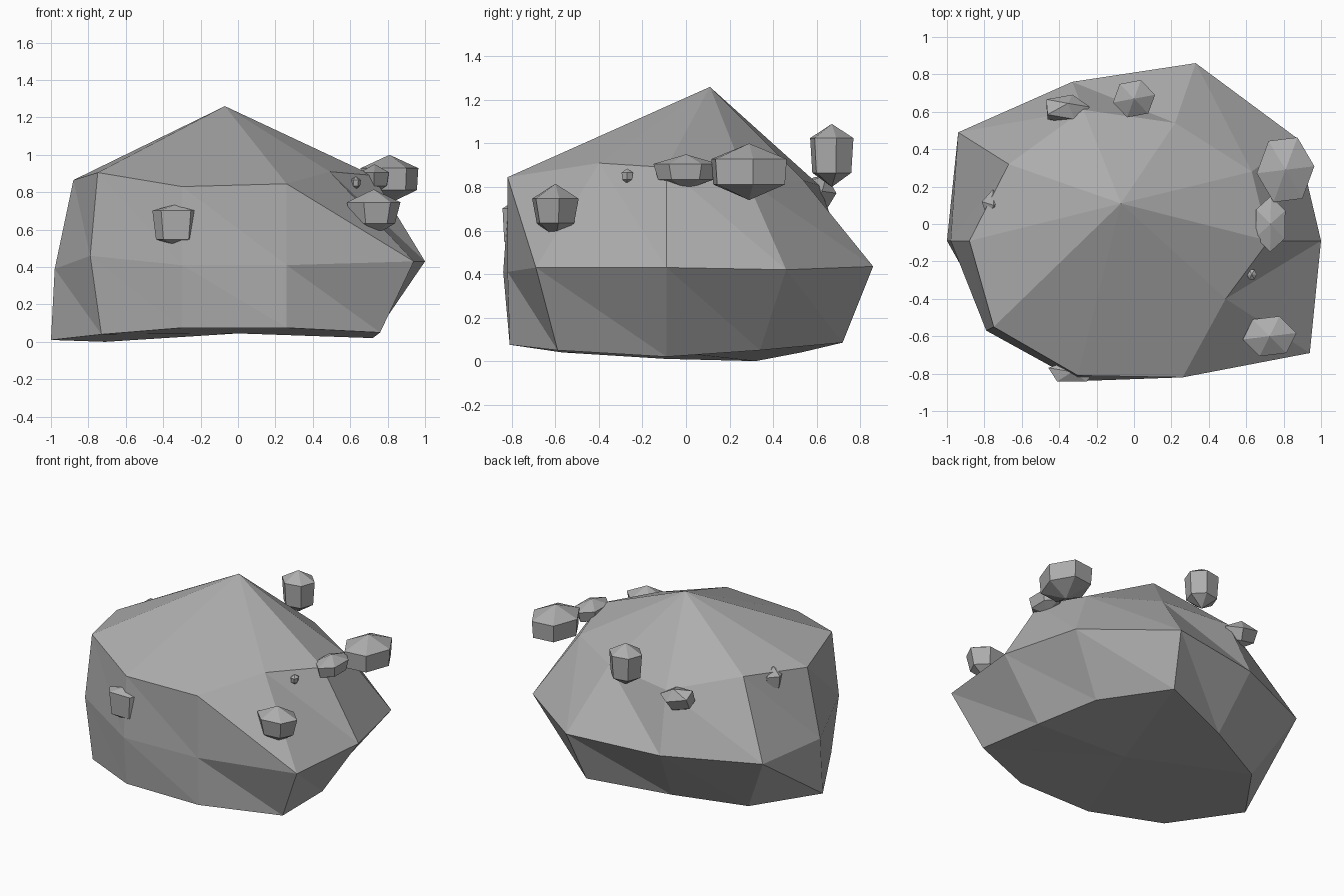
import bpy
import bmesh
from math import cos, sin, tau
from mathutils import Vector, Euler

default_cube = bpy.data.objects.get("Cube")
if default_cube:
    bpy.data.objects.remove(default_cube, do_unlink=True)

# One plain grey stone material
stone_grey = bpy.data.materials.new("stone grey")
stone_grey.use_nodes = True
grey = (0.42, 0.42, 0.42, 1)
stone_grey.diffuse_color = grey
shader = next(n for n in stone_grey.node_tree.nodes if n.type == "BSDF_PRINCIPLED")
shader.inputs["Base Color"].default_value = grey
shader.inputs["Roughness"].default_value = 0.9


def loft(name, bottom_point, rings, top_point):
    """Join closed rings (lowest first) with triangles and close both ends with fans."""
    bm = bmesh.new()
    low_tip = bm.verts.new(bottom_point)
    high_tip = bm.verts.new(top_point)
    loops = [[bm.verts.new(p) for p in ring] for ring in rings]
    count = len(loops[0])
    for i in range(count):
        j = (i + 1) % count
        bm.faces.new((low_tip, loops[0][j], loops[0][i]))
        bm.faces.new((high_tip, loops[-1][i], loops[-1][j]))
        for lower, upper in zip(loops, loops[1:]):
            bm.faces.new((upper[i], lower[i], lower[j]))
            bm.faces.new((upper[i], lower[j], upper[j]))
    bmesh.ops.recalc_face_normals(bm, faces=bm.faces)
    mesh = bpy.data.meshes.new(name)
    bm.to_mesh(mesh)
    bm.free()
    mesh.materials.append(stone_grey)
    obj = bpy.data.objects.new(name, mesh)
    bpy.context.collection.objects.link(obj)
    return obj


def pebble(name, centre, radii, sides=6, turn=0.0, tilt=(0, 0), taper=0.85, belt=0.45):
    """Small faceted stone: a tapered prism with a shallow point at each end."""
    spin = Euler((tilt[0], tilt[1], 0)).to_matrix()

    def place(x, y, z):
        return Vector(centre) + spin @ Vector((x * radii[0], y * radii[1], z * radii[2]))

    rings = []
    for scale, height in ((taper, -belt), (1, belt)):
        angles = [tau * (k / sides) + turn for k in range(sides)]
        rings.append([place(scale * cos(a), scale * sin(a), height) for a in angles])
    return loft(name, place(0, 0, -1), rings, place(0, 0, 1))


# Boulder cross-sections, counter-clockwise from +x
base_ring = [(.72, -.09, .02), (.60, .34, .05), (.27, .72, .085), (-.26, .53, .04),
             (-.71, .32, 0), (-1, -.09, .01), (-.73, -.57, .04), (-.3, -.81, .075),
             (.26, -.81, .075), (.76, -.59, .05)]
waist_ring = [(1, -.09, .43), (.87, .46, .42), (.33, .86, .435), (-.33, .76, .42),
              (-.94, .49, .42), (-.98, -.09, .39), (-.79, -.57, .46), (-.3, -.84, .41),
              (.26, -.82, .41), (.94, -.69, .43)]
shoulder_ring = [(.72, -.09, .89), (.63, .28, .83), (.22, .54, .83), (-.27, .61, .81),
                 (-.67, .32, .9), (-.88, -.09, .865), (-.75, -.55, .905), (-.3, -.81, .83),
                 (.26, -.82, .845), (.49, -.4, .91)]
loft("boulder", (0, -.09, .045), [base_ring, waist_ring, shoulder_ring], (-.07, .11, 1.26))

# Pebbles clinging to the boulder
pebble("large_side_pebble", (.81, .29, .87), (.155, .19, .13), turn=.1, taper=.95)
pebble("inner_side_pebble", (.73, 0, .87), (.09, .15, .08), turn=.5)
pebble("tall_back_pebble", (0, .67, .945), (.115, .105, .145), turn=.2, taper=.9, belt=.55)
pebble("flat_back_pebble", (-.37, .61, .77), (.13, .075, .09), sides=5, tilt=(-.4, .2))
pebble("right_pebble", (-.75, .1, .82), (.065, .085, .09), sides=5, turn=.4)
pebble("corner_pebble", (.725, -.6, .69), (.145, .115, .125), turn=.15, taper=.8)
pebble("front_pebble", (-.33, -.79, .625), (.135, .065, .11), sides=5, turn=.3, belt=.7)
pebble("tiny_pebble", (.63, -.27, .85), (.027, .03, .035))
